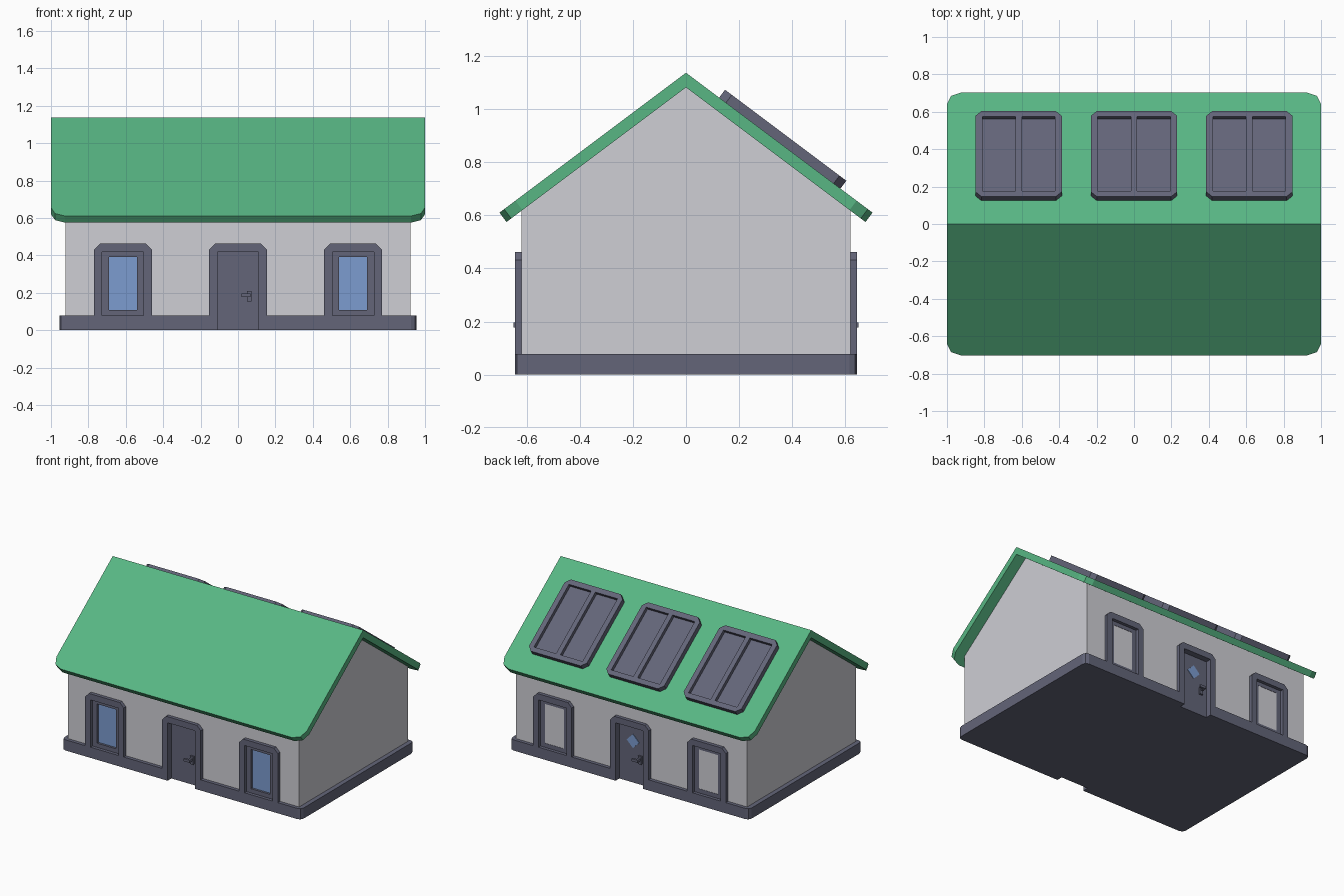
import bpy, bmesh, math
from mathutils import Matrix, Vector

if "Cube" in bpy.data.objects:
    bpy.data.objects.remove(bpy.data.objects["Cube"])


def material(name, rgb):
    m = bpy.data.materials.new(name)
    m.diffuse_color = (*rgb, 1)
    m.use_nodes = True
    m.node_tree.nodes["Principled BSDF"].inputs["Base Color"].default_value = m.diffuse_color
    return m


GREEN = material("roof green", (0.098, 0.47, 0.23))
WALL = material("wall grey", (0.62, 0.62, 0.66))
SLATE = material("slate trim", (0.125, 0.13, 0.19))
GLASS = material("window blue", (0.20, 0.335, 0.63))


def axes(u, v, n, origin=(0, 0, 0)):
    m = Matrix((u, v, n)).transposed().to_4x4()
    m.translation = Vector(origin)
    return m


def rect(x0, y0, x1, y1, rb=0, rt=0, seg=1):
    """Counter-clockwise rectangle with optional cut or rounded corners."""
    pts = []
    for i, (x, y, sx, sy, r) in enumerate(((x0, y0, 1, 1, rb), (x1, y0, -1, 1, rb),
                                           (x1, y1, -1, -1, rt), (x0, y1, 1, -1, rt))):
        if r == 0:
            pts.append((x, y))
            continue
        for k in range(seg + 1):
            a = math.pi + i * math.pi / 2 + k / seg * math.pi / 2
            pts.append((x + sx * r + r * math.cos(a), y + sy * r + r * math.sin(a)))
    return pts


def prism(bm, loops, d0, d1, matrix):
    """Fill outline loops (later ones are holes) and extrude from d0 to d1."""
    part = bmesh.new()
    edges = []
    for loop in loops:
        vs = [part.verts.new((x, y, d0)) for x, y in loop]
        edges += [part.edges.new((vs[i - 1], vs[i])) for i in range(len(vs))]
    bmesh.ops.triangle_fill(part, use_beauty=True, edges=edges, normal=(0, 0, 1))
    ext = bmesh.ops.extrude_face_region(part, geom=part.faces[:])
    top = [g for g in ext["geom"] if isinstance(g, bmesh.types.BMVert)]
    bmesh.ops.translate(part, verts=top, vec=(0, 0, d1 - d0))
    part.transform(matrix)
    bmesh.ops.recalc_face_normals(part, faces=part.faces[:])
    tmp = bpy.data.meshes.new("tmp")
    part.to_mesh(tmp)
    part.free()
    bm.from_mesh(tmp)
    bpy.data.meshes.remove(tmp)


def finish(name, bm, mat):
    me = bpy.data.meshes.new(name)
    bm.to_mesh(me)
    bm.free()
    me.materials.append(mat)
    ob = bpy.data.objects.new(name, me)
    bpy.context.collection.objects.link(ob)
    return ob


def solid(name, mat, items, matrix=Matrix()):
    """One object from a list of (loops, d0, d1)."""
    bm = bmesh.new()
    for loops, d0, d1 in items:
        prism(bm, loops, d0, d1, matrix)
    return finish(name, bm, mat)


def arch(x, hw, z0, z1, t):
    """Frame outline open at the bottom, with cut upper corners."""
    o = rect(x - hw, z0, x + hw, z1, 0, 0.031)
    i = hw - t
    inner = [(x - i, z0), (x - i, z1 - 0.044), (x + i, z1 - 0.044), (x + i, z0)]
    return o[:1] + inner + o[1:]


FRONT = axes((1, 0, 0), (0, 0, 1), (0, -1, 0))
BACK = Matrix.Rotation(math.pi, 4, 'Z') @ FRONT
SIDES = (("front", FRONT), ("back", BACK))
BASE_H, WX = 0.077, 0.615

# plinth with door notches
o = rect(-0.955, -0.645, 0.955, 0.645, 0.03, 0.03, 2)
notch = [(-0.11, -0.645), (-0.11, -0.595), (0.11, -0.595), (0.11, -0.645)]
outline = o[:3] + notch + o[3:9] + [(-x, -y) for x, y in notch] + o[9:]
solid("plinth", SLATE, [([outline], 0, BASE_H)])

# gabled walls, with recesses cut for doors and windows
walls = solid("walls", WALL, [([[(-0.62, 0.03), (0.62, 0.03), (0.62, 0.62), (0, 1.085), (-0.62, 0.62)]],
                               -0.922, 0.922)], axes((0, 1, 0), (0, 0, 1), (1, 0, 0)))
bm = bmesh.new()
for _, m in SIDES:
    for x in (-WX, 0, WX):
        prism(bm, [rect(x - 0.13, -0.02 if x == 0 else 0.05, x + 0.13, 0.44)], 0.58, 0.7, m)
cutter = finish("opening_cutter", bm, WALL)
cutter.hide_render = True
cutter.hide_viewport = True
cutter.display_type = 'WIRE'
mod = walls.modifiers.new("openings", 'BOOLEAN')
mod.operation = 'DIFFERENCE'
mod.solver = 'EXACT'
mod.object = cutter

for side, m in SIDES:
    # windows
    for tag, x in (("left", -WX), ("right", WX)):
        n = f"{side}_{tag}_window"
        hole = rect(x - 0.076, 0.107, x + 0.076, 0.39)
        solid(n + "_frame", SLATE, [([arch(x, 0.154, BASE_H, 0.462, 0.043)], 0.582, 0.645)], m)
        solid(n + "_sash", SLATE, [([rect(x - 0.111, BASE_H, x + 0.111, 0.418), hole], 0.59, 0.622)], m)
        solid(n + "_glass", GLASS, [([hole], 0.6, 0.606)], m)
    # door frame, leaf and handle
    solid(side + "_door_frame", SLATE, [([arch(0, 0.154, BASE_H, 0.462, 0.044)], 0.582, 0.645)], m)
    solid(side + "_door", SLATE, [([rect(-0.11, 0, 0.11, 0.418)], 0.582, 0.602)], m)
    solid(side + "_door_handle", SLATE, [
        ([rect(0.047, 0.152, 0.073, 0.21)], 0.602, 0.615),
        ([rect(0.052, 0.178, 0.068, 0.196)], 0.615, 0.635),
        ([rect(0.02, 0.178, 0.068, 0.196)], 0.635, 0.65)], m)
# diamond window on the back door
solid("back_door_pane", GLASS, [([[(-0.05, 0.3), (0, 0.25), (0.05, 0.3), (0, 0.35)]], 0.602, 0.606)], BACK)

# roof slabs, mitred at the ridge
RIDGE, T = 1.137, 0.044
SLOPE = axes((-1, 0, 0), (0, -0.8, 0.6), (0, 0.6, 0.8), (0, 0, RIDGE))
for side, m in (("back", SLOPE), ("front", Matrix.Rotation(math.pi, 4, 'Z') @ SLOPE)):
    roof = solid(side + "_roof", GREEN, [([rect(-1, -0.878, 1, 0, 0.075, 0, 2)], -T, 0)], m)
    for v in roof.data.vertices:
        if abs(v.co.y) < 0.03 and v.co.z < RIDGE - 0.01:
            v.co.y, v.co.z = 0, RIDGE - T / 0.8

# solar panels on the back slope
for tag, x in (("left", -0.617), ("middle", 0), ("right", 0.617)):
    o = rect(x - 0.231, -0.727, x + 0.231, -0.156, 0.032, 0.032)
    panes = [rect(a, -0.692, b, -0.193) for a, b in ((x - 0.194, x - 0.017), (x + 0.017, x + 0.194))]
    solid(tag + "_solar_panel", SLATE, [([o], -0.005, 0.012), ([o] + panes, 0.012, 0.037)], SLOPE)
